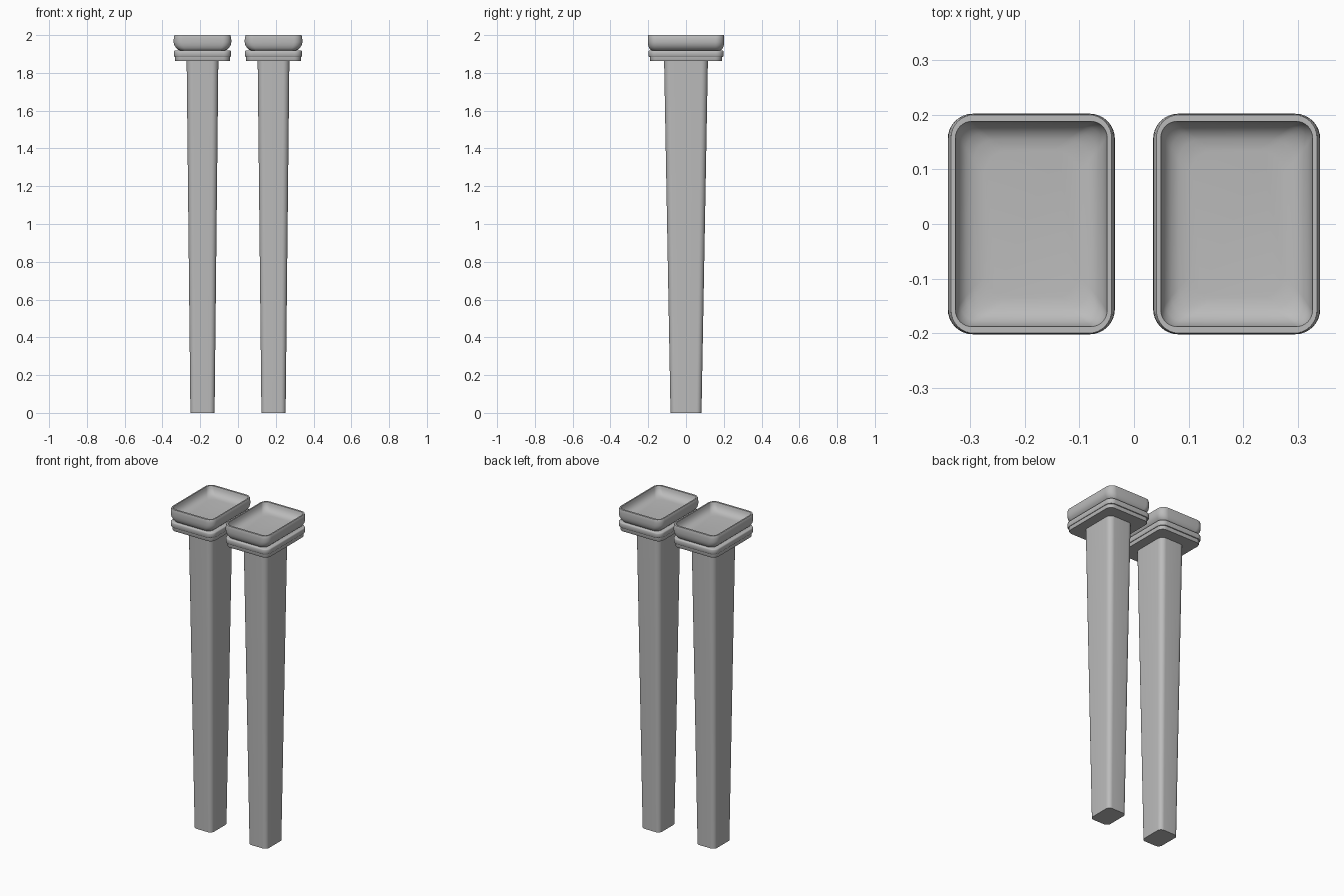
import bpy, bmesh, math

# Remove the default cube
cube = bpy.data.objects.get("Cube")
if cube:
    bpy.data.objects.remove(cube, do_unlink=True)

# Single grey material
GREY = (0.5, 0.5, 0.5, 1.0)
mat = bpy.data.materials.new("plain grey")
mat.use_nodes = True
mat.diffuse_color = GREY
mat.node_tree.nodes["Principled BSDF"].inputs["Base Color"].default_value = GREY

CORNER_STEPS = 8


def rounded_rect(hx, hy, r, z):
    """Outline of a rounded rectangle at height z, counter-clockwise."""
    points = []
    for i, (sx, sy) in enumerate([(1, 1), (-1, 1), (-1, -1), (1, -1)]):
        for k in range(CORNER_STEPS + 1):
            a = math.pi / 2 * (i + k / CORNER_STEPS)
            points.append((sx * (hx - r) + r * math.cos(a),
                           sy * (hy - r) + r * math.sin(a), z))
    return points


def loft(name, sections, x, angle):
    """Skin a stack of rounded rectangles and cap both ends."""
    bm = bmesh.new()
    rings = [[bm.verts.new(p) for p in rounded_rect(*s)] for s in sections]
    n = len(rings[0])
    for low, high in zip(rings, rings[1:]):
        for i in range(n):
            j = (i + 1) % n
            bm.faces.new((low[i], low[j], high[j], high[i]))
    bm.faces.new(rings[0][::-1])
    bm.faces.new(rings[-1])
    mesh = bpy.data.meshes.new(name)
    bm.to_mesh(mesh)
    bm.free()
    mesh.materials.append(mat)
    obj = bpy.data.objects.new(name, mesh)
    bpy.context.collection.objects.link(obj)
    obj.location.x = x
    bpy.ops.object.select_all(action="DESELECT")
    obj.select_set(True)
    bpy.context.view_layer.objects.active = obj
    bpy.ops.object.shade_smooth_by_angle(angle=math.radians(angle))
    return obj


# Sections are (half width, half depth, corner radius, height)
leg = [(0.064, 0.082, 0.026, 0.0), (0.084, 0.116, 0.034, 1.87)]

lower_collar = [(0.143, 0.188, 0.035, 1.862), (0.145, 0.190, 0.037, 1.865),
                (0.145, 0.190, 0.037, 1.89)]

upper_collar = [(0.148, 0.196, 0.038, 1.885), (0.151, 0.199, 0.041, 1.889),
                (0.151, 0.199, 0.041, 1.912), (0.149, 0.197, 0.039, 1.917),
                (0.144, 0.192, 0.034, 1.919)]

# Dish: rounded underside, bulging side, flat rim, then a hollow basin
dish = [(0.115, 0.178, 0.030, 1.917), (0.128, 0.188, 0.036, 1.922),
        (0.140, 0.195, 0.041, 1.932), (0.149, 0.200, 0.045, 1.946),
        (0.153, 0.202, 0.046, 1.963), (0.152, 0.202, 0.045, 1.982),
        (0.149, 0.201, 0.043, 1.997), (0.147, 0.200, 0.042, 2.0),
        (0.139, 0.188, 0.030, 2.0), (0.136, 0.185, 0.030, 1.985),
        (0.130, 0.178, 0.032, 1.971), (0.120, 0.168, 0.036, 1.960),
        (0.106, 0.155, 0.040, 1.953), (0.085, 0.135, 0.045, 1.950)]

for side, x in (("left", 0.188), ("right", -0.188)):
    loft(side + "_leg", leg, x, 30)
    loft(side + "_lower_collar", lower_collar, x, 50)
    loft(side + "_upper_collar", upper_collar, x, 50)
    loft(side + "_dish", dish, x, 50)
